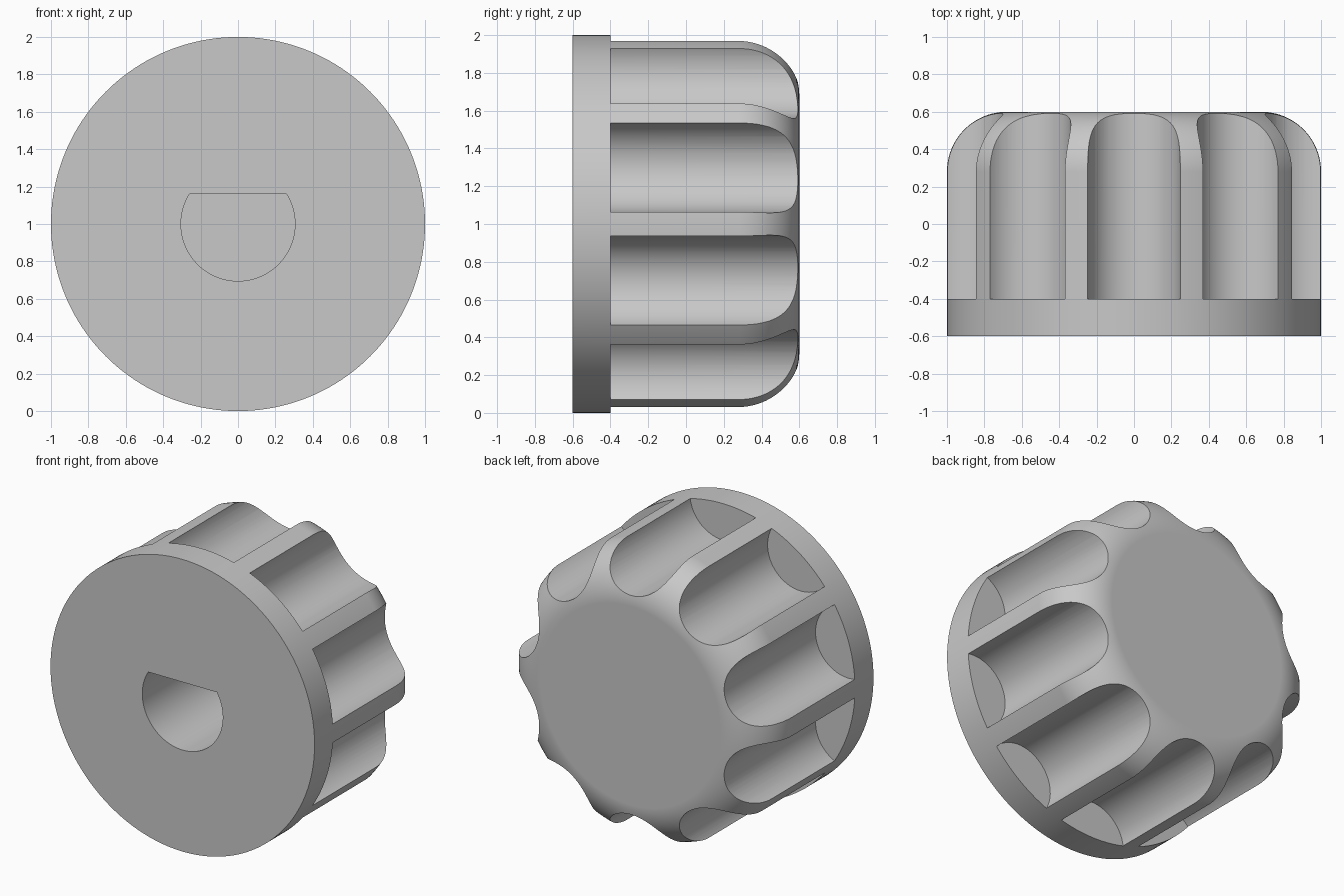
import bpy, bmesh
from math import sin, cos, pi, radians, asin, sqrt

if "Cube" in bpy.data.objects:
    bpy.data.objects.remove(bpy.data.objects["Cube"], do_unlink=True)

RADIUS, FRONT, BACK, FLANGE_BACK = 1.0, -0.6, 0.6, -0.4
FILLET = 0.32
FLUTES, FLUTE_RADIUS = 10, 0.25
BORE_RADIUS, BORE_FLAT, BORE_DEPTH = 0.305, 0.16, 0.8
CENTRE_Z = 1.0

grey = bpy.data.materials.new("plain grey")
grey.use_nodes = True
grey.diffuse_color = (0.58, 0.58, 0.58, 1)
grey.node_tree.nodes["Principled BSDF"].inputs["Base Color"].default_value = grey.diffuse_color


def make_object(name, bm):
    bmesh.ops.recalc_face_normals(bm, faces=bm.faces)
    mesh = bpy.data.meshes.new(name)
    bm.to_mesh(mesh)
    bm.free()
    mesh.materials.append(grey)
    obj = bpy.data.objects.new(name, mesh)
    bpy.context.collection.objects.link(obj)
    return obj


def add_prism(bm, outline, y0, y1):
    """Closed prism along y from an (x, z) outline."""
    a, b = ([bm.verts.new((x, y, z)) for x, z in outline] for y in (y0, y1))
    bm.faces.new(a)
    bm.faces.new(b)
    for i in range(len(a)):
        j = (i + 1) % len(a)
        bm.faces.new((a[i], a[j], b[j], b[i]))


def arc(cx, cz, r, start, end, steps):
    return [(cx + r * cos(start + (end - start) * i / steps),
             cz + r * sin(start + (end - start) * i / steps)) for i in range(steps + 1)]


# Knob: rings turned about y, with a rounded back rim
profile = [(RADIUS, FRONT), (RADIUS, FLANGE_BACK)]
profile += arc(RADIUS - FILLET, BACK - FILLET, FILLET, 0, pi / 2, 20)
bm = bmesh.new()
SEG = 160
rings = [[bm.verts.new((r * cos(2 * pi * i / SEG), y, CENTRE_Z + r * sin(2 * pi * i / SEG)))
          for i in range(SEG)] for r, y in profile]
for a, b in zip(rings, rings[1:]):
    for i in range(SEG):
        j = (i + 1) % SEG
        bm.faces.new((a[i], a[j], b[j], b[i]))
bm.faces.new(rings[0])
bm.faces.new(rings[-1])
knob = make_object("knob", bm)

# Finger flutes around the grip, one of them at the top
bm = bmesh.new()
for k in range(FLUTES):
    t = pi / 2 + 2 * pi * k / FLUTES
    outline = arc(cos(t), CENTRE_Z + sin(t), FLUTE_RADIUS, t, t + 2 * pi, 64)[:-1]
    add_prism(bm, outline, FLANGE_BACK, BACK + 0.2)
flute_cutter = make_object("flute_cutter", bm)

# D-shaped blind shaft hole in the front
bm = bmesh.new()
edge = asin(BORE_FLAT / BORE_RADIUS)
add_prism(bm, arc(0, CENTRE_Z, BORE_RADIUS, pi - edge, 2 * pi + edge, 64),
          FRONT - 0.1, FRONT + BORE_DEPTH)
bore_cutter = make_object("bore_cutter", bm)

# Cut, then discard the cutters
bpy.ops.object.select_all(action='DESELECT')
bpy.context.view_layer.objects.active = knob
knob.select_set(True)
for cutter in (flute_cutter, bore_cutter):
    cutter.hide_render = True
    mod = knob.modifiers.new(cutter.name, 'BOOLEAN')
    mod.operation = 'DIFFERENCE'
    mod.solver = 'EXACT'
    mod.object = cutter
    bpy.ops.object.modifier_apply(modifier=mod.name)
    bpy.data.objects.remove(cutter, do_unlink=True)

# Smooth curves, crisp edges, flat faces kept flat
bpy.ops.object.shade_smooth_by_angle(angle=radians(30))
weighted = knob.modifiers.new("weighted_normals", 'WEIGHTED_NORMAL')
weighted.keep_sharp = True
